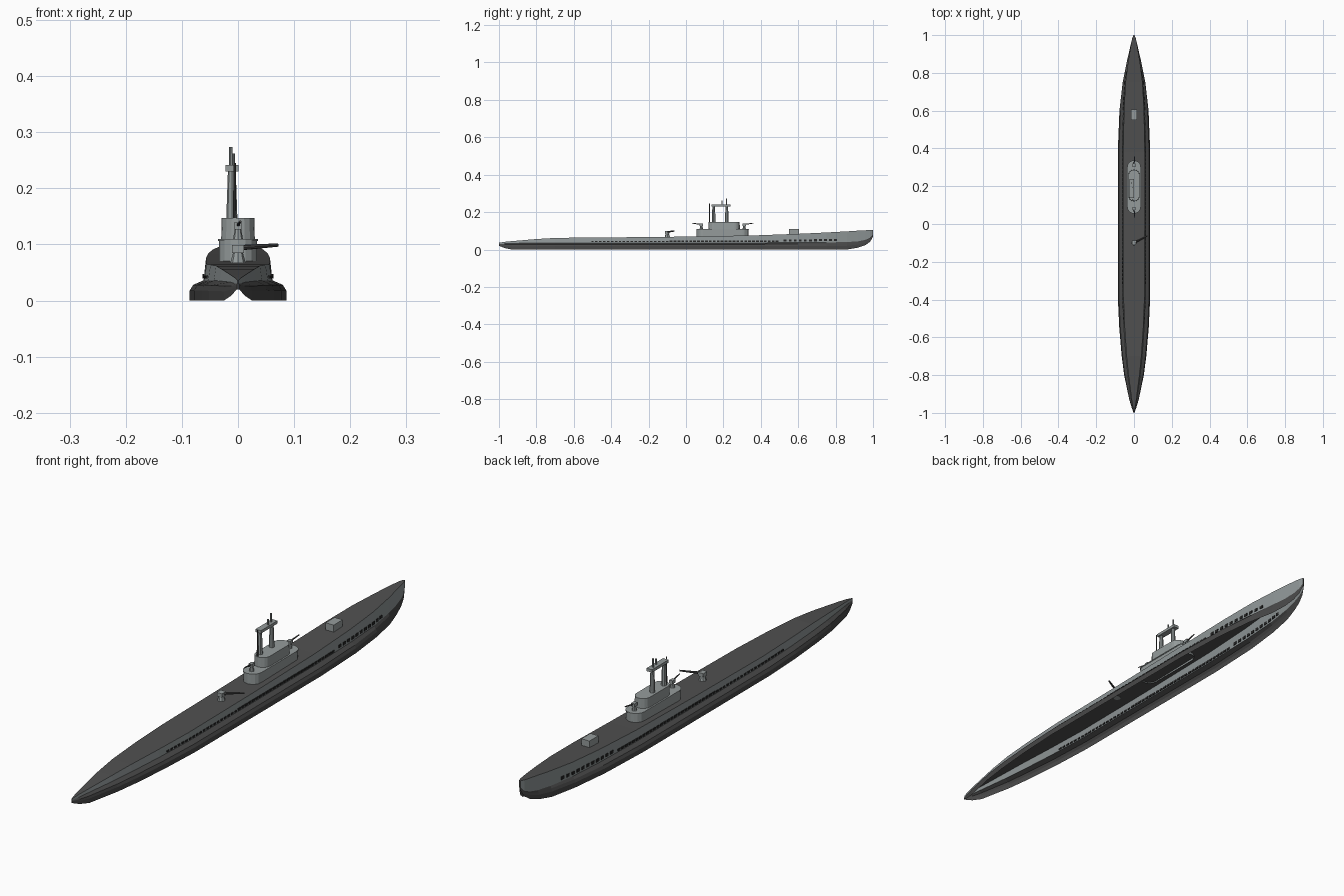
import bpy, bmesh, math
from mathutils import Vector

cube = bpy.data.objects.get("Cube")
if cube:
    bpy.data.objects.remove(cube, do_unlink=True)


def material(name, colour):
    mat = bpy.data.materials.new(name)
    mat.use_nodes = True
    mat.diffuse_color = (*colour, 1)
    mat.node_tree.nodes["Principled BSDF"].inputs["Base Color"].default_value = (*colour, 1)
    return mat


DECK = material("deck grey", (0.08, 0.08, 0.08))
SIDE = material("side grey", (0.27, 0.30, 0.305))
LOWER = material("lower hull grey", (0.065, 0.065, 0.065))
BLACK = material("slot black", (0.02, 0.02, 0.02))
TOWER = material("tower grey", (0.30, 0.33, 0.33))


def finish(name, bm, *mats):
    mesh = bpy.data.meshes.new(name)
    bm.to_mesh(mesh)
    bm.free()
    for mat in mats:
        mesh.materials.append(mat)
    obj = bpy.data.objects.new(name, mesh)
    bpy.context.collection.objects.link(obj)
    return obj


def add_box(bm, centre, size):
    verts = bmesh.ops.create_cube(bm, size=1)["verts"]
    for v in verts:
        v.co = Vector(a * b for a, b in zip(v.co, size)) + Vector(centre)


def box(name, centre, size, mat):
    bm = bmesh.new()
    add_box(bm, centre, size)
    return finish(name, bm, mat)


def rod(name, start, end, r1, r2, mat, sides=8):
    start, end = Vector(start), Vector(end)
    axis = end - start
    bm = bmesh.new()
    bmesh.ops.create_cone(bm, cap_ends=True, segments=sides, radius1=r1, radius2=r2, depth=axis.length)
    turn = axis.to_track_quat("Z", "Y")
    for v in bm.verts:
        v.co = turn @ v.co + (start + end) / 2
    return finish(name, bm, mat)


def rounded_block(name, y0, y1, half, levels, mat, sides=8):
    # Vertical walls around a plan with round ends; levels are (z, outward growth)
    bm = bmesh.new()
    rings = []
    for z, grow in levels:
        ring = []
        for end, turn in ((y1 - half, 0), (y0 + half, math.pi)):
            for i in range(sides + 1):
                a = turn + math.pi * i / sides
                ring.append(bm.verts.new(((half + grow) * math.cos(a), end + (half + grow) * math.sin(a), z)))
        rings.append(ring)
    for low, high in zip(rings, rings[1:]):
        for i in range(len(low)):
            j = (i + 1) % len(low)
            bm.faces.new((low[i], low[j], high[j], high[i]))
    bm.faces.new(rings[-1])
    return finish(name, bm, mat)


# Hull stations: y, lower half width, deck half width, rim z, shoulder z, deck z
STATIONS = [
    (-1.0, 0.002, 0.001, 0.020, 0.030, 0.036),
    (-0.97, 0.013, 0.006, 0.008, 0.031, 0.041),
    (-0.93, 0.025, 0.012, 0.0, 0.033, 0.045),
    (-0.8, 0.052, 0.029, 0.0, 0.035, 0.056),
    (-0.7, 0.065, 0.039, 0.0, 0.036, 0.062),
    (-0.55, 0.078, 0.049, 0.0, 0.036, 0.064),
    (-0.38, 0.086, 0.056, 0.0, 0.036, 0.065),
    (0.0, 0.086, 0.057, 0.0, 0.036, 0.069),
    (0.38, 0.086, 0.057, 0.0, 0.036, 0.076),
    (0.6, 0.077, 0.053, 0.0, 0.037, 0.084),
    (0.75, 0.060, 0.045, 0.0, 0.038, 0.091),
    (0.86, 0.038, 0.031, 0.0, 0.040, 0.097),
    (0.92, 0.024, 0.021, 0.010, 0.044, 0.101),
    (0.96, 0.015, 0.014, 0.024, 0.052, 0.103),
    (0.985, 0.008, 0.009, 0.042, 0.063, 0.104),
    (1.0, 0.002, 0.003, 0.070, 0.080, 0.105),
]


def hull_at(y):
    for a, b in zip(STATIONS, STATIONS[1:]):
        if a[0] <= y <= b[0]:
            t = (y - a[0]) / (b[0] - a[0])
            return [p + (q - p) * t for p, q in zip(a, b)]


def foot_width(wide, deck):
    return deck + 0.15 * (wide - deck)


# Hull: open-bottomed shell lofted through the stations
bm = bmesh.new()
rows = []
for y, wide, deck, rim, shoulder, top in STATIONS:
    tall = shoulder - rim
    half = [(wide, rim), (wide, rim + 0.5 * tall), (0.93 * wide, rim + 0.78 * tall),
            (foot_width(wide, deck), shoulder), (deck, top)]
    outline = half + [(-x, z) for x, z in reversed(half)]
    rows.append([bm.verts.new((x, y, z)) for x, z in outline])
for a, b in zip(rows, rows[1:]):
    for i in range(len(a) - 1):
        face = bm.faces.new((a[i], b[i], b[i + 1], a[i + 1]))
        face.material_index = {4: 0, 3: 1, 5: 1}.get(i, 2)
for row in (rows[0], rows[-1]):
    bm.faces.new(row).material_index = 2
bmesh.ops.recalc_face_normals(bm, faces=bm.faces)
finish("hull", bm, DECK, SIDE, LOWER)

# Flooding slots along both sides
bm = bmesh.new()


def add_slots(first, last, pitch, length, height, lift):
    for i in range(int((last - first) / pitch) + 1):
        y = first + i * pitch
        _, wide, deck, _, shoulder, top = hull_at(y)
        foot = foot_width(wide, deck)
        z = shoulder + lift
        x = foot + (deck - foot) * lift / (top - shoulder)
        for side in (-1, 1):
            add_box(bm, (side * x, y, z), (0.005, length, height))


add_slots(-0.5, -0.1, 0.021, 0.013, 0.006, 0.006)
add_slots(-0.08, 0.5, 0.021, 0.015, 0.008, 0.007)
add_slots(0.53, 0.82, 0.027, 0.015, 0.011, 0.012)
finish("side_slots", bm, BLACK)

# Conning tower
rounded_block("tower_base", 0.057, 0.335, 0.034,
              [(0.066, 0), (0.082, 0), (0.106, 0), (0.106, 0.002), (0.110, 0.002)], TOWER)
rounded_block("tower_upper", 0.12, 0.288, 0.030, [(0.108, 0), (0.147, -0.001)], TOWER)

# Periscope supports and masts
for y in (0.148, 0.218):
    rod("periscope_support", (-0.011, y, 0.145), (-0.011, y, 0.232), 0.010, 0.007, TOWER)
box("support_bridge", (-0.011, 0.187, 0.236), (0.023, 0.10, 0.011), TOWER)
rod("tall_periscope", (-0.013, 0.217, 0.235), (-0.013, 0.217, 0.274), 0.003, 0.003, TOWER)
rod("short_periscope", (-0.008, 0.192, 0.235), (-0.008, 0.192, 0.262), 0.003, 0.003, TOWER)
rod("radio_mast", (-0.006, 0.126, 0.14), (-0.006, 0.126, 0.245), 0.003, 0.002, LOWER)

# Light guns fore and aft on the tower base
for y, way in ((0.082, -1), (0.311, 1)):
    rod("light_gun_pedestal", (0, y, 0.109), (0, y, 0.130), 0.009, 0.005, TOWER)
    box("light_gun_mount", (0, y, 0.133), (0.014, 0.018, 0.012), TOWER)
    rod("light_gun_barrel", (0, y, 0.134), (0.004, y + way * 0.05, 0.141), 0.003, 0.002, LOWER)

# Deck gun
rod("deck_gun_pedestal", (0, -0.1, 0.066), (0, -0.1, 0.088), 0.014, 0.008, TOWER)
box("deck_gun_mount", (0, -0.1, 0.092), (0.022, 0.024, 0.014), TOWER)
rod("deck_gun_barrel", (0, -0.1, 0.094), (0.071, -0.063, 0.099), 0.005, 0.003, LOWER)

# Deck locker forward of the tower
box("deck_locker", (0, 0.578, 0.094), (0.034, 0.054, 0.030), TOWER)
